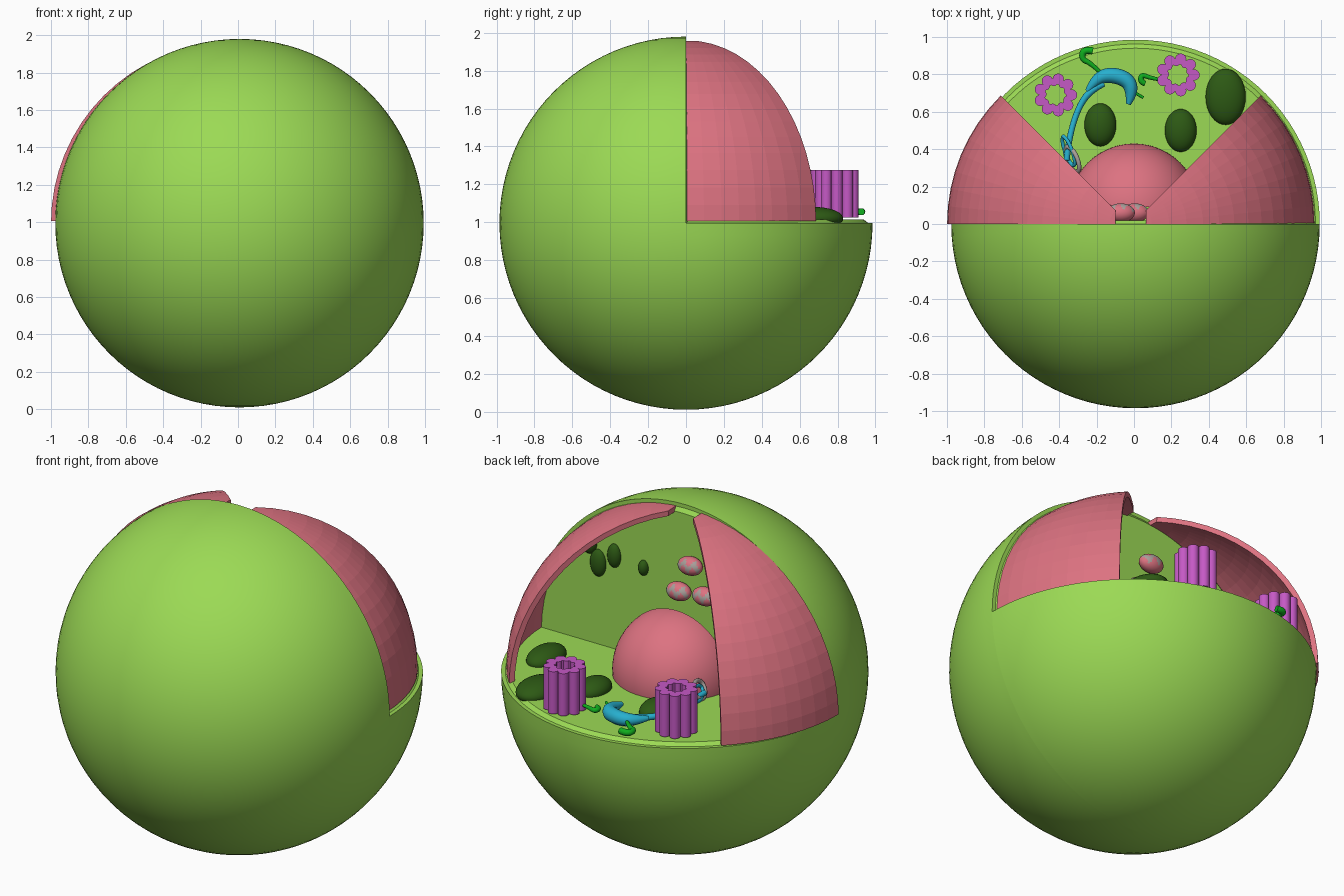
import bpy, bmesh, math
from mathutils import Matrix, Vector

cube = bpy.data.objects.get("Cube")
if cube:
    bpy.data.objects.remove(cube)

CX, FLOOR, R = 0.008, 0.995, 0.985


def material(name, r, g, b):
    m = bpy.data.materials.new(name)
    m.use_nodes = True
    m.diffuse_color = (r, g, b, 1)
    m.node_tree.nodes["Principled BSDF"].inputs["Base Color"].default_value = (r, g, b, 1)
    return m


GREEN = material("cell_green", 0.33, 0.70, 0.09)
PINK = material("membrane_pink", 0.72, 0.17, 0.22)
PURPLE = material("tubule_purple", 0.56, 0.10, 0.56)
DARK = material("dark_green", 0.026, 0.10, 0.007)
BLUE = material("strand_blue", 0.02, 0.43, 0.62)
BRIGHT = material("hook_green", 0.005, 0.42, 0.013)
GREY = material("fold_grey", 0.40, 0.35, 0.33)


def finish(name, bm, mats, loc=(0, 0, 0), smooth=True):
    bmesh.ops.recalc_face_normals(bm, faces=bm.faces)
    mesh = bpy.data.meshes.new(name)
    bm.to_mesh(mesh)
    bm.free()
    for m in mats:
        mesh.materials.append(m)
    if smooth:
        mesh.shade_smooth()
        mesh.set_sharp_from_angle(angle=math.radians(35))
    ob = bpy.data.objects.new(name, mesh)
    ob.location = loc
    bpy.context.collection.objects.link(ob)
    return ob


def ball(radius, segs, rings, scale=(1, 1, 1)):
    bm = bmesh.new()
    bmesh.ops.create_uvsphere(bm, u_segments=segs, v_segments=rings, radius=radius)
    bmesh.ops.scale(bm, vec=scale, verts=bm.verts)
    return bm


def keep(bm, normal, co=(0, 0, 0), fill=True):
    """Keep the part on the side the normal points to."""
    geom = bm.verts[:] + bm.edges[:] + bm.faces[:]
    bmesh.ops.bisect_plane(bm, geom=geom, dist=1e-5, plane_co=co,
                           plane_no=normal, clear_inner=True)
    if fill:
        bmesh.ops.holes_fill(bm, edges=bm.edges, sides=0)


def tube(name, points, radius, mat, cyclic=False):
    """Points are (x, y, z, relative radius)."""
    cu = bpy.data.curves.new(name, "CURVE")
    cu.dimensions = "3D"
    cu.bevel_depth = radius
    cu.bevel_resolution = 3
    cu.use_fill_caps = True
    sp = cu.splines.new("NURBS")
    sp.points.add(len(points) - 1)
    for p, (x, y, z, w) in zip(sp.points, points):
        p.co = (x, y, z, 1)
        p.radius = w
    sp.order_u = 3
    sp.use_endpoint_u = True
    sp.use_cyclic_u = cyclic
    cu.materials.append(mat)
    ob = bpy.data.objects.new(name, cu)
    bpy.context.collection.objects.link(ob)


# Cell body: front half and lower back quarter
bm = ball(R, 96, 48)
keep(bm, (0, -1, 0))
finish("cell_front_half", bm, [GREEN], (CX, 0, FLOOR))
bm = ball(R, 96, 48)
keep(bm, (0, 1, 0))
keep(bm, (0, 0, -1))
finish("cell_lower_back", bm, [GREEN], (CX, 0, FLOOR))

# Slightly raised inner floor and wall
for name, turn, side in (("inner_floor", 0, (0, 1, 0)), ("inner_wall", -90, (0, 0, 1))):
    bm = bmesh.new()
    bmesh.ops.create_cone(bm, cap_ends=True, segments=96, radius1=0.965,
                          radius2=0.94, depth=0.02)
    bmesh.ops.translate(bm, verts=bm.verts, vec=(0, 0, 0.008))
    bmesh.ops.rotate(bm, verts=bm.verts, matrix=Matrix.Rotation(math.radians(turn), 3, "X"))
    keep(bm, side)
    finish(name, bm, [GREEN], (CX, 0, FLOOR))

# Two faceted membrane wedges
for name, s, shift in (("membrane_left", 1, 0.0), ("membrane_right", -1, -0.035)):
    bm = ball(0.965, 64, 32)
    for normal, co in (((0, 1, 0), (0, 0, 0)), ((0, 0, 1), (0, 0, 0.012)),
                       ((s, -1, 0), (0, 0.01, 0)), ((s, 0, 0), (s * 0.065, 0, 0))):
        keep(bm, normal, co, fill=False)
    ob = finish(name, bm, [PINK], (shift, 0, FLOOR), smooth=False)
    mod = ob.modifiers.new("thickness", "SOLIDIFY")
    mod.thickness = 0.03
    mod.offset = -1

# Nucleus dome, flat toward the wall
bm = ball(0.35, 64, 32)
keep(bm, (0, 1, 0), (0, 0.01, 0))
keep(bm, (0, 0, 1), (0, 0, -0.04))
finish("nucleus", bm, [PINK], (0, 0.08, FLOOR + 0.045))

# Dark oval bodies on the floor: x, y, half width, half length
for i, (x, y, a, b) in enumerate(((-0.18, 0.53, 0.085, 0.115), (0.25, 0.5, 0.085, 0.115),
                                  (0.49, 0.68, 0.107, 0.15), (0.69, 0.32, 0.09, 0.14))):
    finish(f"floor_oval_{i + 1}", ball(1, 32, 16, (a, b, 0.06)), [DARK], (x, y, FLOOR + 0.025))

# Dark oval bodies on the wall: x, height, half width, half height
for i, (x, h, a, b) in enumerate(((0.56, 0.5, 0.05, 0.08), (0.455, 0.57, 0.042, 0.07),
                                  (0.263, 0.55, 0.03, 0.045), (0.62, 0.61, 0.05, 0.07))):
    finish(f"wall_oval_{i + 1}", ball(1, 32, 16, (a, 0.035, b)), [DARK], (x, 0.018, FLOOR + h))


def mitochondrion(name, loc, turn=0):
    bm = ball(1, 48, 24, (0.075, 0.05, 0.052))
    # Zigzag grey folds on the outward face
    for f in bm.faces:
        c = f.calc_center_median()
        wave = 0.018 * math.sin(c.x * 110)
        f.material_index = int(c.y > 0.012 and abs(c.z - wave) < 0.018)
    ob = finish(name, bm, [PINK, GREY], loc)
    ob.rotation_euler = (math.radians(20), 0, math.radians(turn))


for i, (x, h) in enumerate(((-0.07, 0.665), (0.005, 0.495), (-0.165, 0.51))):
    mitochondrion(f"mitochondrion_{i + 1}", (x, 0.06, FLOOR + h))

# Bundles of nine tubules standing in a ring
for i, (cx, cy) in enumerate(((-0.42, 0.69), (0.235, 0.797))):
    bm = bmesh.new()
    for k in range(9):
        a = math.tau * k / 9
        for ring, turn, r in ((0.086, 0, 0.03), (0.068, 0.3, 0.02)):
            spot = Vector((ring * math.cos(a + turn), ring * math.sin(a + turn), 0.125))
            bmesh.ops.create_cone(bm, cap_ends=True, segments=16, radius1=r, radius2=r,
                                  depth=0.25, matrix=Matrix.Translation(spot))
    finish(f"tubule_bundle_{i + 1}", bm, [PURPLE], (cx, cy, FLOOR + 0.03))

# Blue strand, crescent and loop
Z = FLOOR + 0.06
tube("blue_strand", [(-0.36, 0.34, Z + 0.04, 1), (-0.35, 0.45, Z + 0.03, 1),
                     (-0.3, 0.62, Z, 1), (-0.23, 0.72, Z, 1.2), (-0.16, 0.75, Z, 1)], 0.016, BLUE)
tube("blue_crescent", [(-0.25, 0.71, Z, 0.3), (-0.2, 0.78, Z, 0.8), (-0.12, 0.8, Z, 1),
                       (-0.03, 0.77, Z, 1), (-0.01, 0.7, Z, 0.8), (-0.03, 0.64, Z, 0.3)],
     0.042, BLUE)


def loop(name, centre, a, b, radius, mat):
    pts = []
    for k in range(10):
        t = math.tau * k / 10
        u, v = a * math.cos(t), b * math.sin(t)
        pts.append((centre[0] - 0.35 * u + 0.6 * v, centre[1] + u, centre[2] + 0.8 * v, 1))
    tube(name, pts, radius, mat, cyclic=True)


loop("blue_loop", (-0.35, 0.39, FLOOR + 0.11), 0.08, 0.035, 0.01, BLUE)
loop("grey_loop", (-0.33, 0.345, FLOOR + 0.11), 0.07, 0.05, 0.012, GREY)

# Small bright green hooks
tube("hook_1", [(-0.17, 0.8, Z, 0.6), (-0.23, 0.86, Z, 0.8), (-0.28, 0.88, Z, 1),
                (-0.27, 0.935, Z, 1.2), (-0.22, 0.925, Z, 1.2)], 0.016, BRIGHT)
tube("hook_2", [(0.15, 0.77, Z, 0.6), (0.09, 0.78, Z, 0.8), (0.04, 0.8, Z, 1),
                (0.035, 0.76, Z, 1.2), (0.06, 0.75, Z, 1)], 0.014, BRIGHT)
tube("hook_stem", [(-0.03, 0.72, Z, 1), (0.01, 0.7, Z, 1), (0.05, 0.675, Z, 1)], 0.008, BRIGHT)
